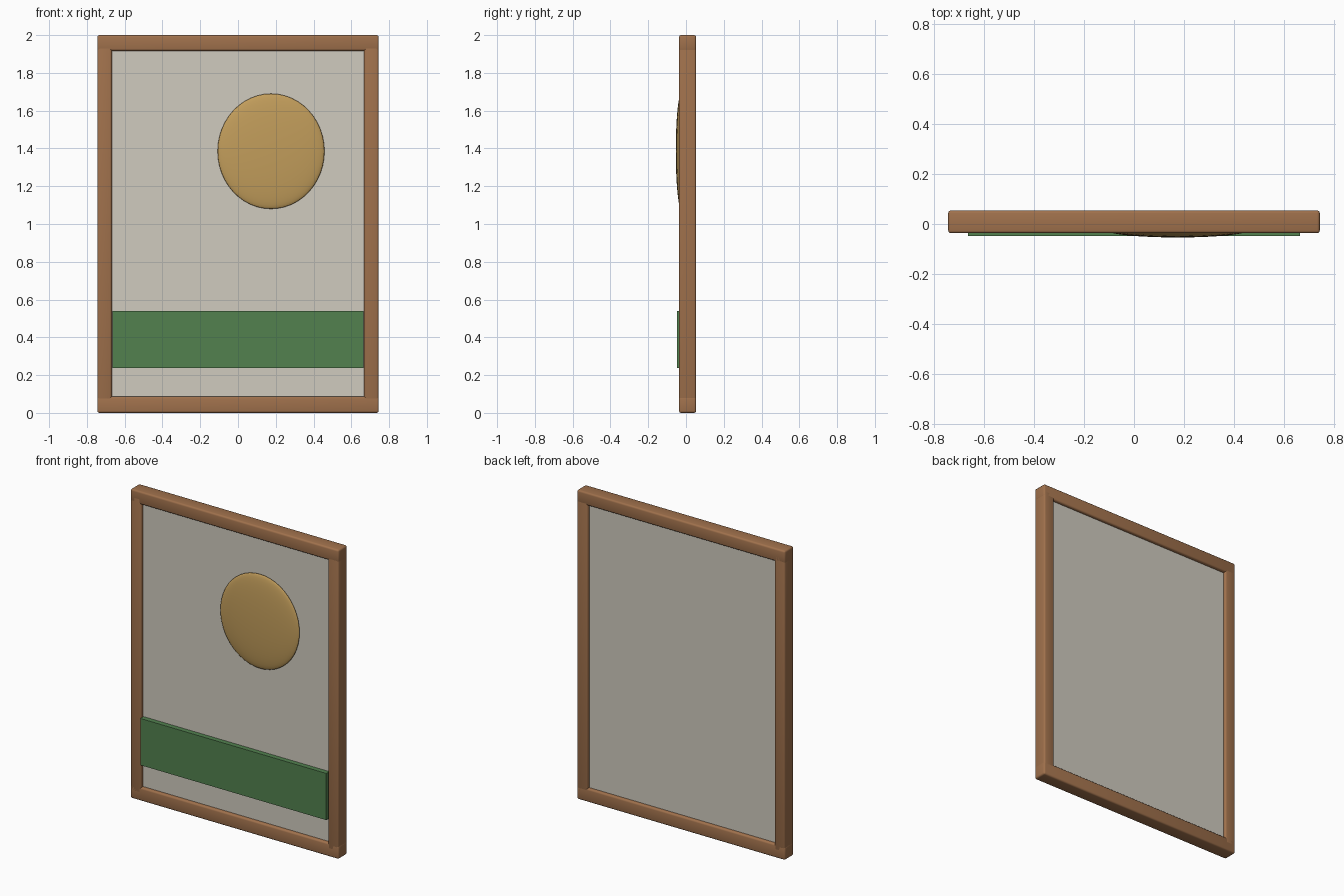
import bpy, math

if "Cube" in bpy.data.objects:
    bpy.data.objects.remove(bpy.data.objects["Cube"])


def material(name, r, g, b):
    # sRGB 0-255 to linear
    m = bpy.data.materials.new(name)
    m.diffuse_color = [((c / 255 + 0.055) / 1.055) ** 2.4 for c in (r, g, b)] + [1]
    m.use_nodes = True
    m.node_tree.nodes["Principled BSDF"].inputs["Base Color"].default_value = m.diffuse_color
    return m


WOOD = material("brown wood", 160, 113, 76)
CLOTH = material("pale canvas", 208, 203, 191)
GOLD = material("gold", 194, 157, 91)
GREEN = material("green", 82, 129, 79)


def box(name, lo, hi, mat, bevel=0.0):
    bpy.ops.mesh.primitive_cube_add(size=1, location=[(a + b) / 2 for a, b in zip(lo, hi)])
    o = bpy.context.object
    o.name = name
    o.scale = [b - a for a, b in zip(lo, hi)]
    bpy.ops.object.transform_apply(location=False, rotation=False, scale=True)
    o.data.materials.append(mat)
    if bevel:
        mod = o.modifiers.new("round_edges", 'BEVEL')
        mod.width = bevel
        mod.segments = 3
        bpy.ops.object.modifier_apply(modifier=mod.name)
        bpy.ops.object.shade_smooth_by_angle(angle=math.radians(35))
    return o


FRONT, BACK = -0.037, 0.054

# frame rails (full width) and stiles (running between the rail centres)
box("top_rail", (-0.745, FRONT, 1.917), (0.745, BACK, 2.0), WOOD, 0.011)
box("bottom_rail", (-0.745, FRONT, 0.0), (0.745, BACK, 0.087), WOOD, 0.011)
for side, s in (("left", -1), ("right", 1)):
    x0, x1 = sorted((s * 0.668, s * 0.744))
    box(side + "_stile", (x0, FRONT, 0.045), (x1, BACK, 1.96), WOOD, 0.011)

# recessed canvas
box("canvas_panel", (-0.69, -0.016, 0.06), (0.69, 0.034, 1.94), CLOTH)

# green ground band
box("ground_band", (-0.665, -0.048, 0.238), (0.665, -0.012, 0.54), GREEN)

# flattened sun disc
bpy.ops.mesh.primitive_uv_sphere_add(segments=48, ring_count=24, radius=1,
                                     location=(0.175, -0.025, 1.385))
sun = bpy.context.object
sun.name = "sun_disc"
sun.scale = (0.283, 0.029, 0.305)
bpy.ops.object.transform_apply(location=False, rotation=False, scale=True)
sun.data.materials.append(GOLD)
bpy.ops.object.shade_smooth()
